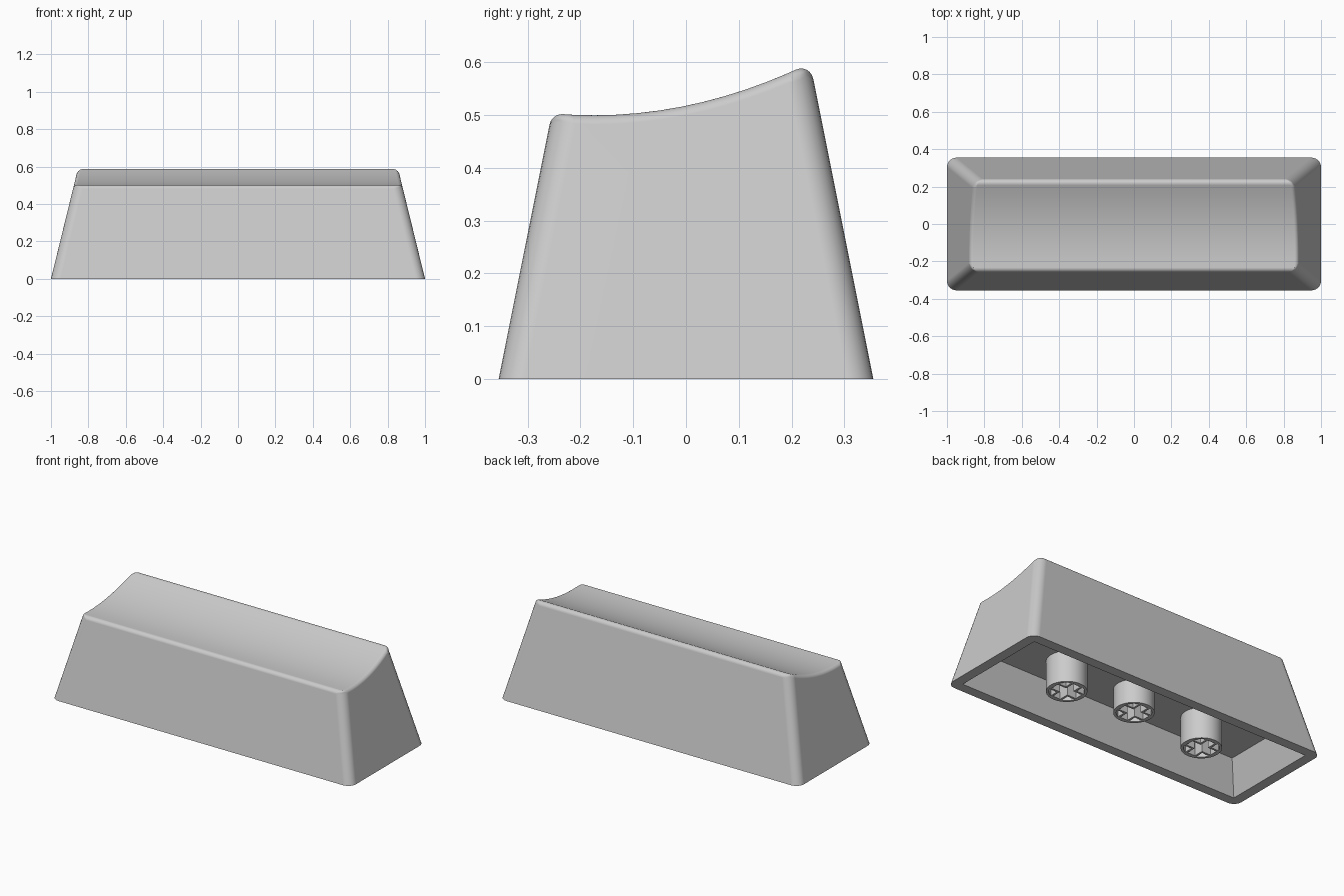
import bpy
import bmesh
from math import asin, cos, sin, pi
from mathutils import Matrix, Vector

cube = bpy.data.objects.get("Cube")
if cube:
    bpy.data.objects.remove(cube, do_unlink=True)

plastic = bpy.data.materials.new("light grey plastic")
plastic.use_nodes = True
GREY = (0.6, 0.6, 0.6, 1)
plastic.diffuse_color = GREY
plastic.node_tree.nodes["Principled BSDF"].inputs["Base Color"].default_value = GREY

HALF_X, HALF_Y = 1.0, 0.355      # footprint
SLOPE_X, SLOPE_Y = 0.245, 0.2    # inward lean of the outer walls per unit of height
RIM, INNER_SLOPE = 0.06, 0.395   # rim thickness and lean of the cavity walls
CEILING = 0.185


def loft(name, lower, upper):
    """Closed solid between two matching loops of points."""
    bm = bmesh.new()
    a = [bm.verts.new(p) for p in lower]
    b = [bm.verts.new(p) for p in upper]
    bm.faces.new(a[::-1])
    bm.faces.new(b)
    for i in range(len(a)):
        j = (i + 1) % len(a)
        bm.faces.new((a[i], a[j], b[j], b[i]))
    bmesh.ops.recalc_face_normals(bm, faces=bm.faces)
    return add_object(name, bm)


def add_object(name, bm):
    mesh = bpy.data.meshes.new(name)
    bm.to_mesh(mesh)
    bm.free()
    mesh.materials.append(plastic)
    obj = bpy.data.objects.new(name, mesh)
    bpy.context.collection.objects.link(obj)
    return obj


def apply_all(obj):
    bpy.ops.object.select_all(action="DESELECT")
    obj.select_set(True)
    bpy.context.view_layer.objects.active = obj
    for mod in list(obj.modifiers):
        bpy.ops.object.modifier_apply(modifier=mod.name)


def cut(obj, cutter):
    mod = obj.modifiers.new("cut", "BOOLEAN")
    mod.object = cutter
    mod.solver = "EXACT"
    cutter.hide_render = True
    apply_all(obj)
    bpy.data.objects.remove(cutter, do_unlink=True)


def smooth(obj):
    apply_all(obj)
    bpy.ops.object.shade_smooth_by_angle(angle=pi / 6)
    mod = obj.modifiers.new("even shading", "WEIGHTED_NORMAL")
    mod.keep_sharp = True
    apply_all(obj)


def scoop(y):
    """Height of the dished top."""
    return 0.4995 + (y + 0.175) ** 2 / 1.7


def wall_y(side):
    """Where the front or back wall meets the dished top."""
    y = side * HALF_Y
    for _ in range(20):
        y = side * (HALF_Y - SLOPE_Y * scoop(y))
    return y


def rectangle(inset, z):
    x, y = HALF_X - inset, HALF_Y - inset
    return [(-x, -y, z), (x, -y, z), (x, y, z), (-x, y, z)]


# Shell: leaning walls with a dished top made of strips
STRIPS = 12
front, back = wall_y(-1), wall_y(1)
bm = bmesh.new()
base = [bm.verts.new(p) for p in rectangle(0, 0)]
left, right = [], []
for i in range(STRIPS + 1):
    y = front + (back - front) * i / STRIPS
    x = HALF_X - SLOPE_X * scoop(y)
    left.append(bm.verts.new((-x, y, scoop(y))))
    right.append(bm.verts.new((x, y, scoop(y))))
bm.faces.new(base[::-1])
bm.faces.new((base[0], base[1], right[0], left[0]))
bm.faces.new((base[2], base[3], left[-1], right[-1]))
bm.faces.new([base[1], base[2]] + right[::-1])
bm.faces.new([base[3], base[0]] + left)
for i in range(STRIPS):
    bm.faces.new((left[i], right[i], right[i + 1], left[i + 1]))
bmesh.ops.recalc_face_normals(bm, faces=bm.faces)

# Wide rounding on the corners, narrower round the dish
weight = bm.edges.layers.float.new("bevel_weight_edge")
for e in bm.edges:
    low = sum(v in base for v in e.verts)
    if low == 1:
        e[weight] = 1.0
    elif low == 0 and e.calc_face_angle() > 0.5:
        along_x = abs(e.verts[0].co.x - e.verts[1].co.x) > 1
        if along_x:
            e[weight] = 0.62 if e.verts[0].co.y > 0 else 0.42
        else:
            e[weight] = 0.35
shell = add_object("keycap_shell", bm)
bevel = shell.modifiers.new("rounding", "BEVEL")
bevel.limit_method = "WEIGHT"
bevel.width = 0.05
bevel.segments = 6
bevel.use_clamp_overlap = False
apply_all(shell)

# Hollow underside
BELOW = -0.05
cut(shell, loft("cavity_cutter", rectangle(RIM + INNER_SLOPE * BELOW, BELOW),
                rectangle(RIM + INNER_SLOPE * CEILING, CEILING)))
smooth(shell)

# Stems: a thin tube holding a thin-walled cross socket, the middle one shorter
RADIUS, BORE = 0.11, 0.095
ARM, SLOT, POCKET = 0.084, 0.025, 0.037


def arc(radius, start, end, steps):
    angles = [start + (end - start) * i / steps for i in range(steps + 1)]
    return [Vector((radius * cos(a), radius * sin(a), 0)) for a in angles]


turns = [Matrix.Rotation(q * pi / 2, 3, "Z") for q in range(4)]
corner = [Vector((ARM, -SLOT, 0)), Vector((ARM, SLOT, 0)), Vector((SLOT, SLOT, 0))]
cross = [turn @ p for turn in turns for p in corner]
edge = asin(POCKET / BORE)
pocket = [Vector((POCKET, POCKET, 0))] + arc(BORE, edge, pi / 2 - edge, 6)
holes = [cross] + [[turn @ p for p in pocket] for turn in turns]
circle = arc(RADIUS, 0, 2 * pi, 48)[:-1]


def placed(loop, x, z):
    return [p + Vector((x, 0, z)) for p in loop]


for name, x, z in (("right_stem", -0.467, 0.0), ("middle_stem", 0, 0.044), ("left_stem", 0.467, 0.0)):
    stem = loft(name, placed(circle, x, z), placed(circle, x, CEILING + 0.01))
    for hole in holes:
        cut(stem, loft("socket_cutter", placed(hole, x, BELOW), placed(hole, x, CEILING - 0.005)))
    smooth(stem)
